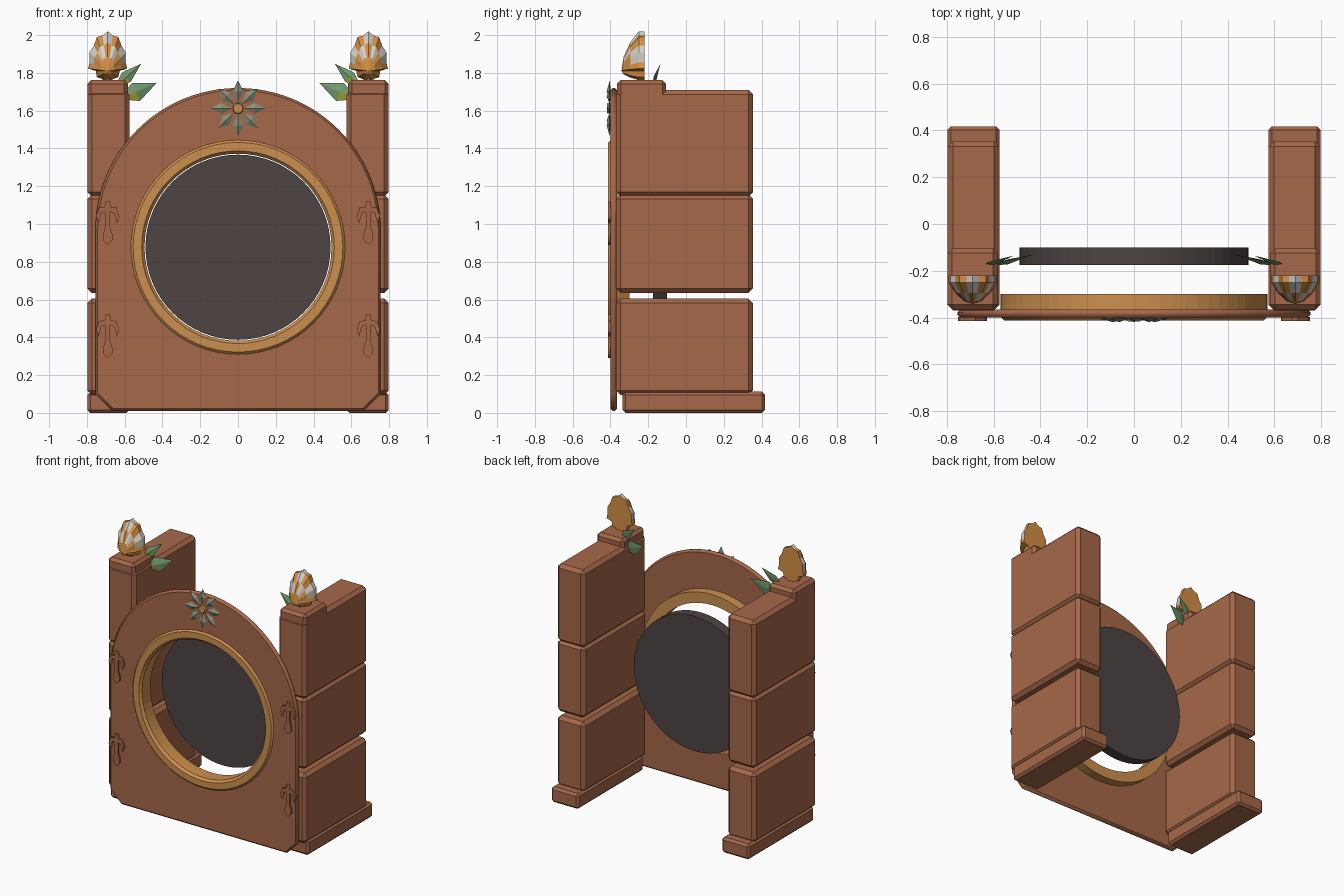
import bpy, bmesh, math
from mathutils import Vector, Matrix

cube = bpy.data.objects.get("Cube")
if cube:
    bpy.data.objects.remove(cube, do_unlink=True)


def material(name, *rgb):
    m = bpy.data.materials.new(name)
    col = [((c / 255 + 0.055) / 1.055) ** 2.4 for c in rgb] + [1]
    m.use_nodes = True
    m.diffuse_color = col
    m.node_tree.nodes["Principled BSDF"].inputs["Base Color"].default_value = col
    return m


CLAY = material("clay brown", 166, 104, 73)
GOLD = material("ring gold", 204, 143, 78)
DARK = material("dark slate", 78, 68, 67)
SHELL = material("shell orange", 212, 143, 68)
WHITE = material("shell white", 212, 207, 202)
GREEN = material("leaf green", 112, 152, 108)
LIME = material("leaf lime", 164, 168, 52)
SAGE = material("petal sage", 136, 143, 120)


def finish(name, bm, *mats):
    bmesh.ops.recalc_face_normals(bm, faces=bm.faces)
    me = bpy.data.meshes.new(name)
    bm.to_mesh(me)
    bm.free()
    for m in mats:
        me.materials.append(m)
    ob = bpy.data.objects.new(name, me)
    bpy.context.collection.objects.link(ob)
    return ob


def block(name, lo, hi, mat, bevel):
    """Chamfered box between two corners."""
    lo, hi = Vector(lo), Vector(hi)
    bm = bmesh.new()
    bmesh.ops.create_cube(bm, size=1, matrix=Matrix.Translation((lo + hi) / 2)
                          @ Matrix.Diagonal((hi - lo).to_4d()))
    bmesh.ops.bevel(bm, geom=bm.edges[:], offset=bevel, segments=1, affect='EDGES')
    return finish(name, bm, mat)


def plate(name, outlines, front, back, mat, bevel=0.0):
    """Flat cut-out in the xz plane; later outlines are holes."""
    cu = bpy.data.curves.new(name, 'CURVE')
    cu.dimensions = '2D'
    cu.fill_mode = 'BOTH'
    cu.extrude = (back - front) / 2 - bevel
    cu.bevel_depth = bevel
    cu.bevel_resolution = 0
    cu.offset = -bevel
    for pts in outlines:
        sp = cu.splines.new('POLY')
        sp.points.add(len(pts) - 1)
        for p, (x, z) in zip(sp.points, pts):
            p.co = (x, z, 0, 1)
        sp.use_cyclic_u = True
    cu.materials.append(mat)
    ob = bpy.data.objects.new(name, cu)
    ob.rotation_euler.x = math.pi / 2
    ob.location.y = (front + back) / 2
    bpy.context.collection.objects.link(ob)
    bpy.ops.object.select_all(action='DESELECT')
    ob.select_set(True)
    bpy.context.view_layer.objects.active = ob
    bpy.ops.object.convert(target='MESH')
    return ob


def circle(r, cz, n=64, start=0.0, sweep=math.tau):
    return [(r * math.cos(start + sweep * i / n), cz + r * math.sin(start + sweep * i / n))
            for i in range(n)]


def lathe(name, profile, cz, mat, n=64):
    """Turn a closed (radius, y) profile about the y axis."""
    bm = bmesh.new()
    rings = []
    for i in range(n):
        a = math.tau * i / n
        rings.append([bm.verts.new((r * math.cos(a), y, cz + r * math.sin(a))) for r, y in profile])
    k = len(profile)
    for i in range(n):
        a, b = rings[i], rings[(i + 1) % n]
        for j in range(k):
            bm.faces.new((a[j], a[(j + 1) % k], b[(j + 1) % k], b[j]))
    return finish(name, bm, mat)


def gem(name, base, tip, width, ridge, mats, widest=0.45):
    """Creased leaf or petal, with its lower front half in the second material."""
    base, tip = Vector(base), Vector(tip)
    mid = base.lerp(tip, widest)
    side = (tip - base).cross(Vector((0, 1, 0))).normalized() * width
    bm = bmesh.new()
    rim = [bm.verts.new(p) for p in (base, mid + side, tip, mid - side)]
    front = bm.verts.new(mid + Vector((0, -ridge, 0)))
    rear = bm.verts.new(mid + Vector((0, ridge * 0.4, 0)))
    for i in range(4):
        a, b = rim[i], rim[(i + 1) % 4]
        f = bm.faces.new((a, b, front))
        if len(mats) > 1 and f.calc_center_median().z < (mid + (tip - base) * 0.0).z and \
                (i in (0, 1)) == (side.z < 0):
            f.material_index = 1
        bm.faces.new((b, a, rear))
    return finish(name, bm, *mats)


def shell(name, cx):
    """Ribbed fan with a flat back and striped front."""
    hub_z, n = 1.81, 22
    bm = bmesh.new()
    outline = []
    for i in range(n):
        a = math.tau * i / n - math.pi / 2
        up = math.sin(a)
        x = 0.105 * math.cos(a) * (1 if up > -0.2 else 0.72)
        z = 0.19 * up if up > 0 else 0.05 * up
        rib = 1.0 if i % 2 else 0.92
        outline.append((x * rib, z * rib + 0.02 * (up > -0.5)))
    rings = []
    for s, y in ((1, -0.22), (1, -0.25), (0.72, -0.295), (0.36, -0.33)):
        rings.append([bm.verts.new((cx + x * s, y, hub_z + z * s)) for x, z in outline])
    hub = bm.verts.new((cx, -0.342, hub_z))
    bm.faces.new(rings[0])
    for r in range(3):
        for i in range(n):
            j = (i + 1) % n
            f = bm.faces.new((rings[r][i], rings[r][j], rings[r + 1][j], rings[r + 1][i]))
            if f.calc_center_median().z > hub_z + 0.03 and (i // 2 + (r == 2)) % 2:
                f.material_index = 1
    for i in range(n):
        bm.faces.new((rings[3][i], rings[3][(i + 1) % n], hub))
    return finish(name, bm, SHELL, WHITE)


# Arched front panel with a round opening
HOLE_Z = 0.877
arch = circle(0.755, 0.965, 48, 0, math.pi) + [(-0.755, 0.965)]
corners = [(-0.755, 0.1), (-0.665, 0.01), (0.665, 0.01), (0.755, 0.1)]
plate("front_panel", [arch + corners, circle(0.53, HOLE_Z)], -0.40, -0.365, CLAY, 0.012)

# Gold ring and dark disc behind it
lathe("opening_ring", [(0.572, -0.30), (0.572, -0.395), (0.555, -0.412), (0.51, -0.412),
                       (0.495, -0.395), (0.495, -0.30)], HOLE_Z, GOLD)
bm = bmesh.new()
bmesh.ops.create_cone(bm, cap_ends=True, segments=64, radius1=0.49, radius2=0.49, depth=0.075,
                      matrix=Matrix.Translation((0, -0.137, HOLE_Z)) @ Matrix.Rotation(math.pi / 2, 4, 'X'))
finish("dark_disc", bm, DARK)

# Flower at the top of the arch
FLOWER_Z = 1.612
for i in range(8):
    a = math.tau * i / 8
    d = Vector((math.cos(a), 0, math.sin(a)))
    c = Vector((0, -0.404, FLOWER_Z))
    gem(f"flower_petal_{i + 1}", c + d * 0.032, c + d * 0.147, 0.029, 0.016, [SAGE], 0.5)
plate("flower_center", [circle(0.03, FLOWER_Z, 8, math.pi / 8)], -0.418, -0.40, GOLD, 0.004)

# Half outline of the hooked bracket on the panel
hook = [(0.025, 0.025), (0.025, 0.055), (0.013, 0.09), (0.013, 0.175), (0.034, 0.168),
        (0.048, 0.115), (0.062, 0.15), (0.046, 0.196), (0.016, 0.2), (0.012, 0.23)]

for s, label in ((1, "left"), (-1, "right")):
    # Stacked pillar blocks
    def pillar(part, y0, y1, z0, z1, bevel=0.024, inner=0.575):
        xs = sorted((s * inner, s * 0.798))
        block(f"{label}_{part}", (xs[0], y0, z0), (xs[1], y1, z1), CLAY, bevel)

    pillar("pillar_base", -0.335, 0.418, 0, 0.112, 0.016)
    pillar("lower_block", -0.37, 0.355, 0.095, 0.605)
    pillar("middle_block", -0.37, 0.355, 0.635, 1.157)
    pillar("upper_block", -0.37, 0.355, 1.145, 1.71)
    pillar("pillar_cap", -0.365, -0.105, 1.6, 1.762, 0.02, 0.583)

    # Shell and leaves on the pillar
    shell(f"{label}_shell", s * 0.69)
    gem(f"{label}_upper_leaf", (s * 0.655, -0.18, 1.72), (s * 0.513, -0.135, 1.848), 0.034, 0.012, [GREEN, LIME])
    gem(f"{label}_lower_leaf", (s * 0.63, -0.18, 1.66), (s * 0.43, -0.13, 1.747), 0.052, 0.015, [GREEN, LIME])

    # Hooked brackets
    for z, part in ((0.29, "lower_hook"), (0.89, "upper_hook")):
        pts = [(0, 0)] + hook + [(-x, h) for x, h in reversed(hook)]
        plate(f"{label}_{part}", [[(s * 0.69 + x, z + h) for x, h in pts]], -0.414, -0.398, CLAY)
